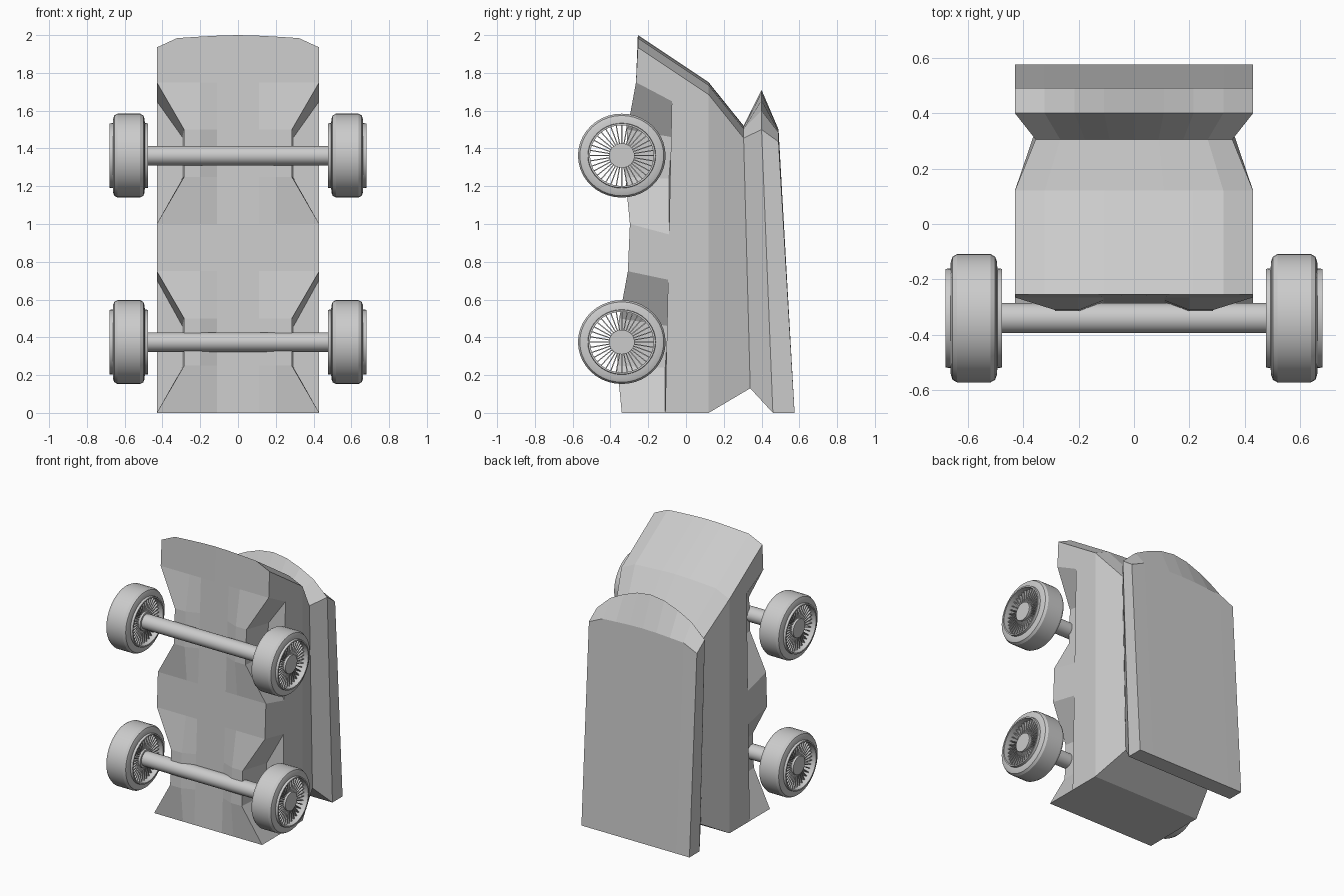
import bpy, bmesh, math
from mathutils import Vector

cube = bpy.data.objects.get("Cube")
if cube:
    bpy.data.objects.remove(cube)

grey = bpy.data.materials.new("plain grey")
grey.use_nodes = True
colour = (0.6, 0.6, 0.6, 1)
grey.diffuse_color = colour
grey.node_tree.nodes["Principled BSDF"].inputs["Base Color"].default_value = colour


def make_object(name, bm, smooth=False):
    bmesh.ops.remove_doubles(bm, verts=bm.verts, dist=0.0005)
    bmesh.ops.recalc_face_normals(bm, faces=bm.faces)
    mesh = bpy.data.meshes.new(name)
    bm.to_mesh(mesh)
    bm.free()
    mesh.materials.append(grey)
    ob = bpy.data.objects.new(name, mesh)
    bpy.context.collection.objects.link(ob)
    if smooth:
        bpy.ops.object.select_all(action='DESELECT')
        ob.select_set(True)
        bpy.context.view_layer.objects.active = ob
        bpy.ops.object.shade_smooth_by_angle(angle=math.radians(30))
    return ob


def face(bm, *points):
    return bm.faces.new([bm.verts.new(p) for p in points])


# Car body, standing on its tail: one half, mirrored across x
HALF, NECK, INNER = 0.43, 0.355, 0.285
steps = [0, 0.25, 0.5, 0.75, 1]
crown = [0, 0.003, 0.009, 0.016, 0.065]
ridge = [0, 0.015, 0.055, 0.11, 0.21]
flat = [0] * 5

# Outline from tail to nose: y, z, half width, drop towards the side
outline = [(-0.34, 0, HALF, flat), (0.12, 0, HALF, flat), (0.34, 0.13, NECK, flat),
           (0.46, 0, HALF, flat), (0.575, 0, HALF, flat), (0.49, 1.5, HALF, crown),
           (0.40, 1.71, HALF, ridge), (0.305, 1.52, NECK, crown),
           (0.12, 1.75, HALF, crown), (-0.255, 2.0, HALF, crown)]
columns = [[(t * w, y, z - drop[i]) for y, z, w, drop in outline]
           for i, t in enumerate(steps)]

bm = bmesh.new()
for a, b in zip(columns, columns[1:]):
    for k in range(len(outline) - 1):
        face(bm, a[k], b[k], b[k + 1], a[k + 1])

# Tapered window band and roof sides
side = columns[-1]
for ids in ((1, 2, 7, 8), (2, 3, 6, 7), (3, 4, 5, 6)):
    face(bm, *[side[i] for i in ids])


# Underside, bulging between the wheel wells
def under(x, z):
    y = -0.34 + 0.043 * z
    bulge = 0.035 if z % 1 in (0.25, 0.5) and x > 0.15 else 0
    return (x, y - bulge, z)


rows = [(0, HALF), (0.25, INNER), (0.5, INNER), (0.75, HALF),
        (1.0, HALF), (1.25, INNER), (1.5, INNER), (1.75, HALF)]
for (z0, w0), (z1, w1) in zip(rows, rows[1:]):
    xs0, xs1 = [0, 0.11, 0.2, w0], [0, 0.11, 0.2, w1]
    for j in range(3):
        face(bm, under(xs0[j], z0), under(xs0[j + 1], z0),
             under(xs1[j + 1], z1), under(xs1[j], z1))
face(bm, *[under(x, 1.75) for x in (0, 0.11, 0.2, HALF)],
     *[c[-1] for c in reversed(columns)])

# Wheel wells: sloping walls around a recessed floor
wells = []
for base, low, high, y0, y1 in ((0, 0, 0.705, -0.11, -0.095),
                                (1, 0.945, 1.65, -0.09, -0.075)):
    rim = [under(x, base + z) for z, x in rows[:4]]
    floor = [(HALF, y0, low), (0.295, y0, base + 0.24),
             (0.295, y1, base + 0.46), (HALF, y1, high)]
    for i in range(3):
        face(bm, rim[i], rim[i + 1], floor[i + 1], floor[i])
    face(bm, *floor)
    wells.append((rim, floor))

# Flat side panel following the well openings
panel = [side[1], side[8], side[9]]
for rim, floor in reversed(wells):
    panel += [rim[3], floor[3], floor[0], rim[0]]
face(bm, *panel[:-1])

body = make_object("car_body", bm)
mirror = body.modifiers.new("Mirror", 'MIRROR')
mirror.use_clip = True


# Wheels and axles
def lathe(bm, profile, count, closed):
    pts = profile + profile[:1] if closed else profile
    for i in range(count):
        a, b = (2 * math.pi * n / count for n in (i, i + 1))
        for (x0, r0), (x1, r1) in zip(pts, pts[1:]):
            quad = [(x0, r0 * math.cos(a), r0 * math.sin(a)),
                    (x0, r0 * math.cos(b), r0 * math.sin(b)),
                    (x1, r1 * math.cos(b), r1 * math.sin(b)),
                    (x1, r1 * math.cos(a), r1 * math.sin(a))]
            unique = list(dict.fromkeys(quad))
            if len(unique) > 2:
                face(bm, *unique)


def cylinder(bm, half, radius, count):
    lathe(bm, [(-half, 0), (-half, radius), (half, radius), (half, 0)], count, False)


def place(ob, x, z):
    ob.location = (x, -0.34, z)
    ob.scale.z = 0.957


half_tyre = [(0.102, 0.168), (0.102, 0.178), (0.085, 0.18), (0.083, 0.205),
             (0.077, 0.222), (0.06, 0.232)]
tyre = half_tyre + [(-x, r) for x, r in reversed(half_tyre)]
SPOKES = 36

for end, z in (("rear", 0.375), ("front", 1.362)):
    bm = bmesh.new()
    cylinder(bm, 0.5, 0.054, 24)
    place(make_object(end + "_axle", bm, True), 0, z)
    for label, sign in (("left", 1), ("right", -1)):
        x = sign * 0.578
        bm = bmesh.new()
        lathe(bm, tyre, 40, True)
        place(make_object(f"{end}_{label}_tyre", bm, True), x, z)
        bm = bmesh.new()
        cylinder(bm, 0.085, 0.068, 24)
        place(make_object(f"{end}_{label}_hub", bm, True), x, z)
        # Thin radial spokes with open gaps
        bm = bmesh.new()
        for i in range(SPOKES):
            a = 2 * math.pi * i / SPOKES
            out = Vector((0, math.cos(a), math.sin(a)))
            across = Vector((0, -math.sin(a), math.cos(a))) * 0.003
            deep = Vector((0.07, 0, 0))
            ring = [out * r + across * s for r, s in
                    ((0.06, -1), (0.172, -1), (0.172, 1), (0.06, 1))]
            for p, q in zip(ring, ring[1:] + ring[:1]):
                face(bm, p - deep, q - deep, q + deep, p + deep)
            for d in (deep, -deep):
                face(bm, *[p + d for p in ring])
        place(make_object(f"{end}_{label}_spokes", bm), x, z)
